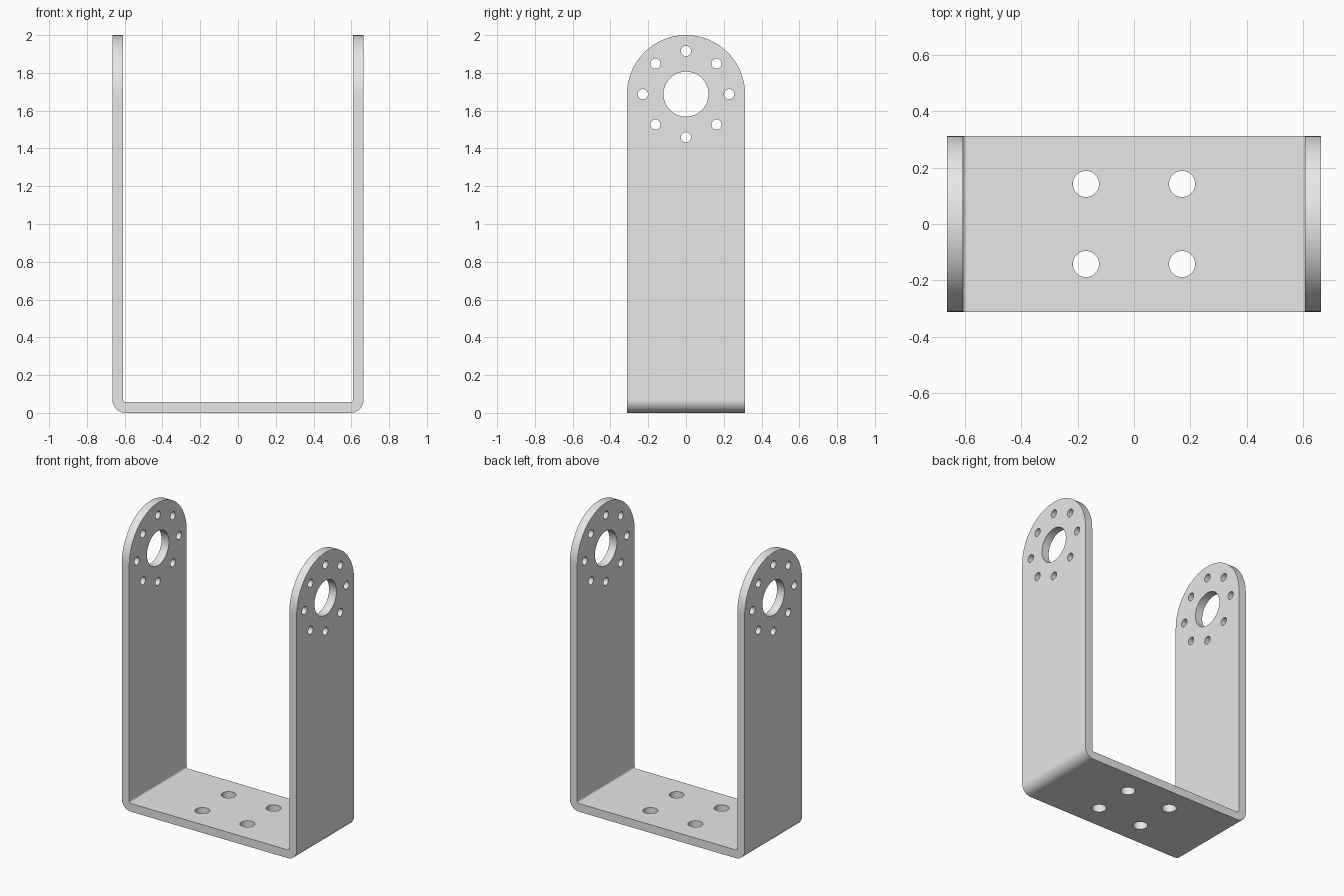
import bpy
import bmesh
from math import sin, cos, pi, radians
from mathutils import Matrix, Vector

if "Cube" in bpy.data.objects:
    bpy.data.objects.remove(bpy.data.objects["Cube"])

HALF_W, HALF_D, HEIGHT = 0.665, 0.3125, 2.0
THICK, OUTER_BEND, INNER_BEND = 0.0565, 0.07, 0.0135
HUB_Z = HEIGHT - HALF_D

steel = bpy.data.materials.new("plain_grey_metal")
steel.use_nodes = True
steel.diffuse_color = (0.8, 0.8, 0.8, 1)
steel.node_tree.nodes["Principled BSDF"].inputs["Base Color"].default_value = (0.8, 0.8, 0.8, 1)


def arc(cx, cz, r, start, end, steps):
    """Points along an arc, angles in degrees."""
    angles = [radians(start + (end - start) * i / steps) for i in range(steps + 1)]
    return [(cx + r * cos(a), cz + r * sin(a)) for a in angles]


def finish(bm, name):
    bmesh.ops.recalc_face_normals(bm, faces=bm.faces)
    mesh = bpy.data.meshes.new(name)
    bm.to_mesh(mesh)
    bm.free()
    mesh.materials.append(steel)
    obj = bpy.data.objects.new(name, mesh)
    bpy.context.collection.objects.link(obj)
    return obj


def prism(name, points, axis, half):
    """Extrude a closed outline symmetrically along the x or y axis."""
    bm = bmesh.new()
    if axis == "y":
        verts = [bm.verts.new((a, -half, b)) for a, b in points]
        move = Vector((0, 2 * half, 0))
    else:
        verts = [bm.verts.new((-half, a, b)) for a, b in points]
        move = Vector((2 * half, 0, 0))
    face = bm.faces.new(verts)
    result = bmesh.ops.extrude_face_region(bm, geom=[face], use_keep_orig=True)
    moved = [g for g in result["geom"] if isinstance(g, bmesh.types.BMVert)]
    bmesh.ops.translate(bm, verts=moved, vec=move)
    return finish(bm, name)


def drills(name, holes, turn):
    """A set of separate cylinders: (location, radius, segments)."""
    bm = bmesh.new()
    for loc, r, segments in holes:
        bmesh.ops.create_cone(bm, cap_ends=True, segments=segments, radius1=r, radius2=r,
                              depth=2, matrix=Matrix.Translation(loc) @ turn)
    return finish(bm, name)


def boolean(target, cutter, operation):
    mod = target.modifiers.new(cutter.name, "BOOLEAN")
    mod.operation, mod.solver, mod.object = operation, "EXACT", cutter
    bpy.context.view_layer.objects.active = target
    bpy.ops.object.modifier_apply(modifier=mod.name)
    bpy.data.objects.remove(cutter)


# Bent strip: U-shaped section with rounded corners, oversized before trimming
top = HEIGHT + 0.1
inner = HALF_W - THICK
right_out = [(HALF_W, top)] + arc(HALF_W - OUTER_BEND, OUTER_BEND, OUTER_BEND, 0, -90, 12)
right_in = arc(inner - INNER_BEND, THICK + INNER_BEND, INNER_BEND, -90, 0, 8) + [(inner, top)]
left_out = [(-x, z) for x, z in reversed(right_out)]
left_in = [(-x, z) for x, z in reversed(right_in)]
bracket = prism("u_bracket", right_out + left_out + left_in + right_in, "y", HALF_D + 0.1)

# Round the tops of both arms and trim the strip to its width
arch = [(-HALF_D, -0.1), (HALF_D, -0.1)] + arc(0, HUB_Z, HALF_D, 0, 180, 64)
boolean(bracket, prism("arch_trim", arch, "x", 1), "INTERSECT")

# Hub hole with a ring of eight screw holes through both arms
hub = [((0, 0, HUB_Z), 0.119, 64)]
for i in range(8):
    a = i * pi / 4
    hub.append(((0, 0.2285 * sin(a), HUB_Z + 0.2285 * cos(a)), 0.027, 32))
boolean(bracket, drills("arm_drills", hub, Matrix.Rotation(pi / 2, 4, "Y")), "DIFFERENCE")

# Four mounting holes in the base
mounts = [((x, y, 0), 0.0465, 40) for x in (-0.171, 0.171) for y in (-0.1425, 0.1425)]
boolean(bracket, drills("base_drills", mounts, Matrix.Identity(4)), "DIFFERENCE")

# Smooth bends and holes, flat plates, crisp edges
bpy.ops.object.select_all(action="DESELECT")
bracket.select_set(True)
bpy.context.view_layer.objects.active = bracket
bpy.ops.object.shade_smooth_by_angle(angle=radians(30))
weighted = bracket.modifiers.new("flat_plates", "WEIGHTED_NORMAL")
weighted.keep_sharp = True
